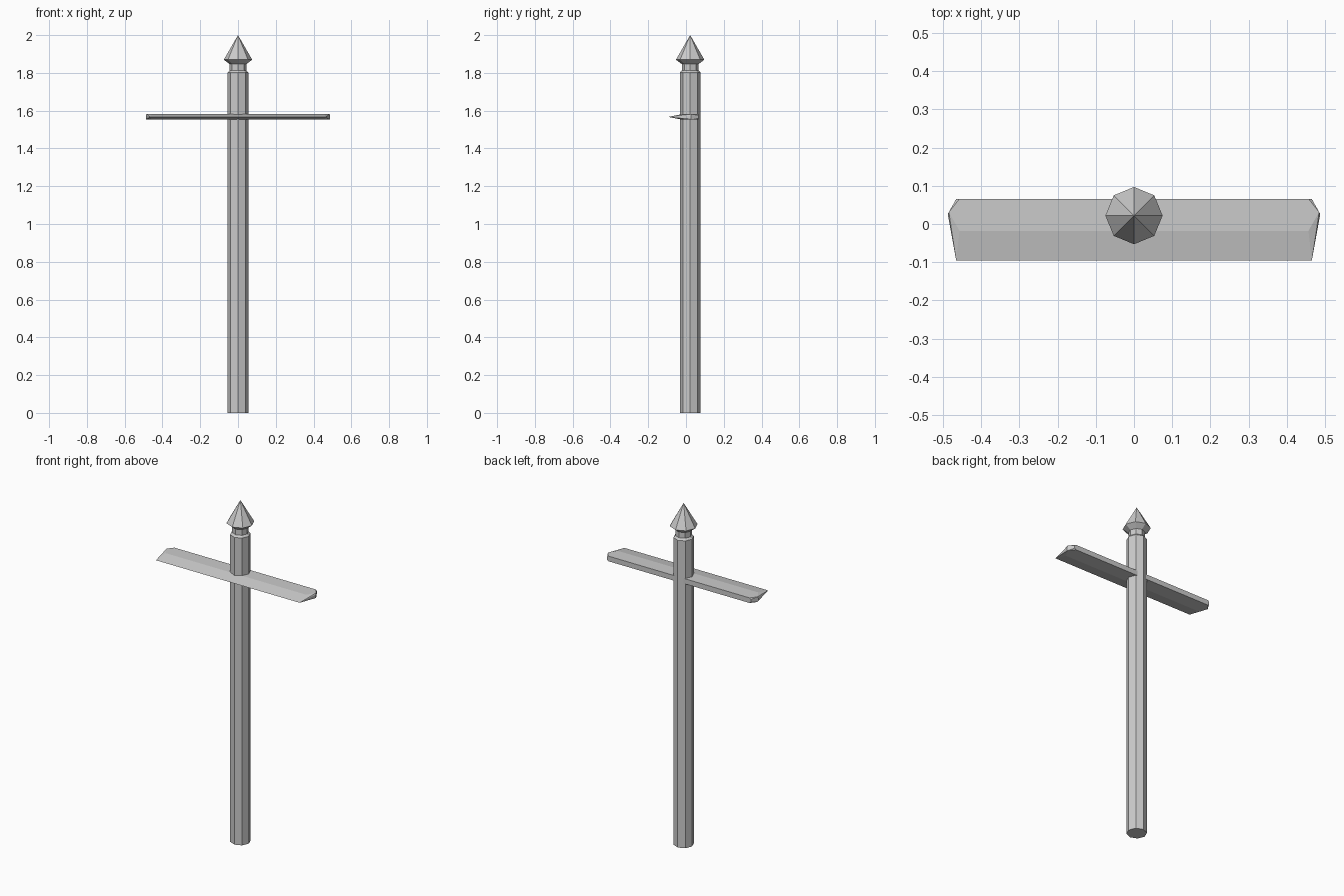
import bpy, bmesh, math

if "Cube" in bpy.data.objects:
    bpy.data.objects.remove(bpy.data.objects["Cube"])

CY = 0.022   # pole axis sits slightly behind the centre
SIDES = 8


def finish(name, bm):
    bmesh.ops.recalc_face_normals(bm, faces=bm.faces)
    mesh = bpy.data.meshes.new(name)
    bm.to_mesh(mesh)
    bm.free()
    obj = bpy.data.objects.new(name, mesh)
    bpy.context.collection.objects.link(obj)
    return obj


def lathe(name, profile):
    """Eight-sided solid from (radius, z) pairs; radius 0 closes to a point."""
    bm = bmesh.new()
    rings = []
    for r, z in profile:
        n = SIDES if r > 0 else 1
        rings.append([bm.verts.new((r * math.cos(math.tau * i / SIDES),
                                    CY + r * math.sin(math.tau * i / SIDES), z))
                      for i in range(n)])
    for a, b in zip(rings, rings[1:]):
        for i in range(SIDES):
            j = (i + 1) % SIDES
            if len(b) == 1:
                bm.faces.new((a[i], a[j], b[0]))
            else:
                bm.faces.new((a[i], a[j], b[j], b[i]))
    for ring in (rings[0], rings[-1]):
        if len(ring) > 1:
            bm.faces.new(ring)
    return finish(name, bm)


# Upright pole with chamfered shoulder and narrow neck, topped by a spear point
lathe("pole", [(0.055, 0), (0.055, 1.802), (0.044, 1.813), (0.044, 1.846),
               (0.075, 1.87), (0, 2.0)])

# Crossbar: flat back, wedge-shaped front edge, chiselled ends.
# Half outline as (x, y, half thickness), mirrored in x and z.
outline = [(0.458, 0.065, 0.015), (0.485, 0.031, 0.015), (0.457, -0.018, 0.015),
           (0.466, 0.065, 0.008), (0.488, 0.026, 0.008), (0.466, -0.095, 0.0)]
bm = bmesh.new()
for x, y, h in outline:
    for sx in (-1, 1):
        for sz in ((-1, 1) if h else (1,)):
            bm.verts.new((sx * x, y, 1.567 + sz * h))
bmesh.ops.convex_hull(bm, input=bm.verts)
bmesh.ops.dissolve_limit(bm, angle_limit=math.radians(1),
                         verts=bm.verts, edges=bm.edges)
finish("crossbar", bm)
